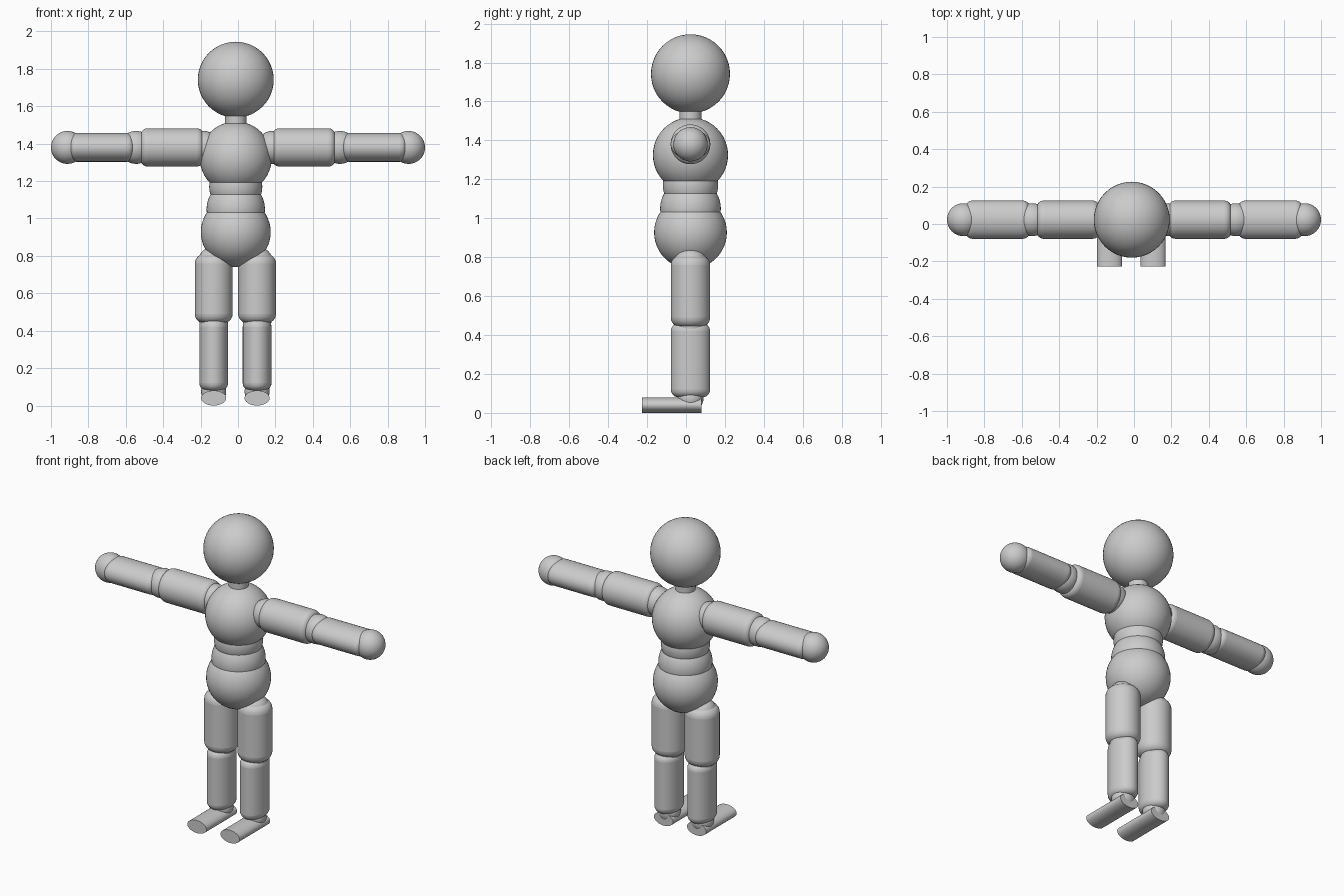
import bpy
from math import pi

if "Cube" in bpy.data.objects:
    bpy.data.objects.remove(bpy.data.objects["Cube"])

Y = 0.023        # depth centre of the body
XC = -0.012      # sideways centre of the torso and legs
ARM_Z = 1.38


def smooth(ob, name):
    ob.name = name
    bpy.ops.object.shade_smooth_by_angle(angle=0.6)
    return ob


def ball(name, x, z, r):
    bpy.ops.mesh.primitive_uv_sphere_add(segments=48, ring_count=24, radius=r, location=(x, Y, z))
    return smooth(bpy.context.object, name)


def limb(name, loc, length, rx, ry, bevel=0.0, rot=(0, 0, 0)):
    """Cylinder with elliptical section and rounded rims."""
    bpy.ops.mesh.primitive_cylinder_add(vertices=48, radius=1, depth=length, location=loc, rotation=rot)
    ob = bpy.context.object
    ob.scale = (rx, ry, 1)
    bpy.ops.object.transform_apply(location=False, rotation=False, scale=True)
    smooth(ob, name)
    if bevel:
        m = ob.modifiers.new("rounded_rims", 'BEVEL')
        m.width = bevel
        m.segments = 6
        m.limit_method = 'ANGLE'
        m.angle_limit = 1.0
    return ob


# Head and torso
ball("head", XC, 1.742, 0.203)
limb("neck", (XC, Y, 1.52), 0.12, 0.057, 0.057)
ball("chest", XC, 1.325, 0.193)
ball("upper_waist", XC, 1.17, 0.142)
ball("lower_waist", XC, 1.05, 0.156)
ball("hips", XC, 0.927, 0.187)

for side, s in (("left", 1), ("right", -1)):
    # Arm
    along_x = (0, pi / 2, 0)
    ball(side + "_shoulder", s * 0.185, ARM_Z, 0.088)
    limb(side + "_upper_arm", (s * 0.352, Y, ARM_Z), 0.335, 0.102, 0.102, 0.035, along_x)
    ball(side + "_elbow", s * 0.545, ARM_Z, 0.088)
    limb(side + "_forearm", (s * 0.729, Y, ARM_Z), 0.342, 0.077, 0.102, 0.035, along_x)
    ball(side + "_hand", s * 0.912, ARM_Z, 0.088)

    # Leg
    x = XC - 0.002 + s * 0.116
    ball(side + "_hip_joint", x, 0.765, 0.085)
    limb(side + "_thigh", (x, Y, 0.625), 0.37, 0.101, 0.101, 0.05)
    ball(side + "_knee", x, 0.445, 0.076)
    limb(side + "_shin", (x, Y, 0.27), 0.38, 0.077, 0.101, 0.04)
    ball(side + "_ankle", x, 0.075, 0.067)
    limb(side + "_foot", (x, -0.073, 0.04), 0.306, 0.067, 0.04, 0, (pi / 2, 0, 0))
